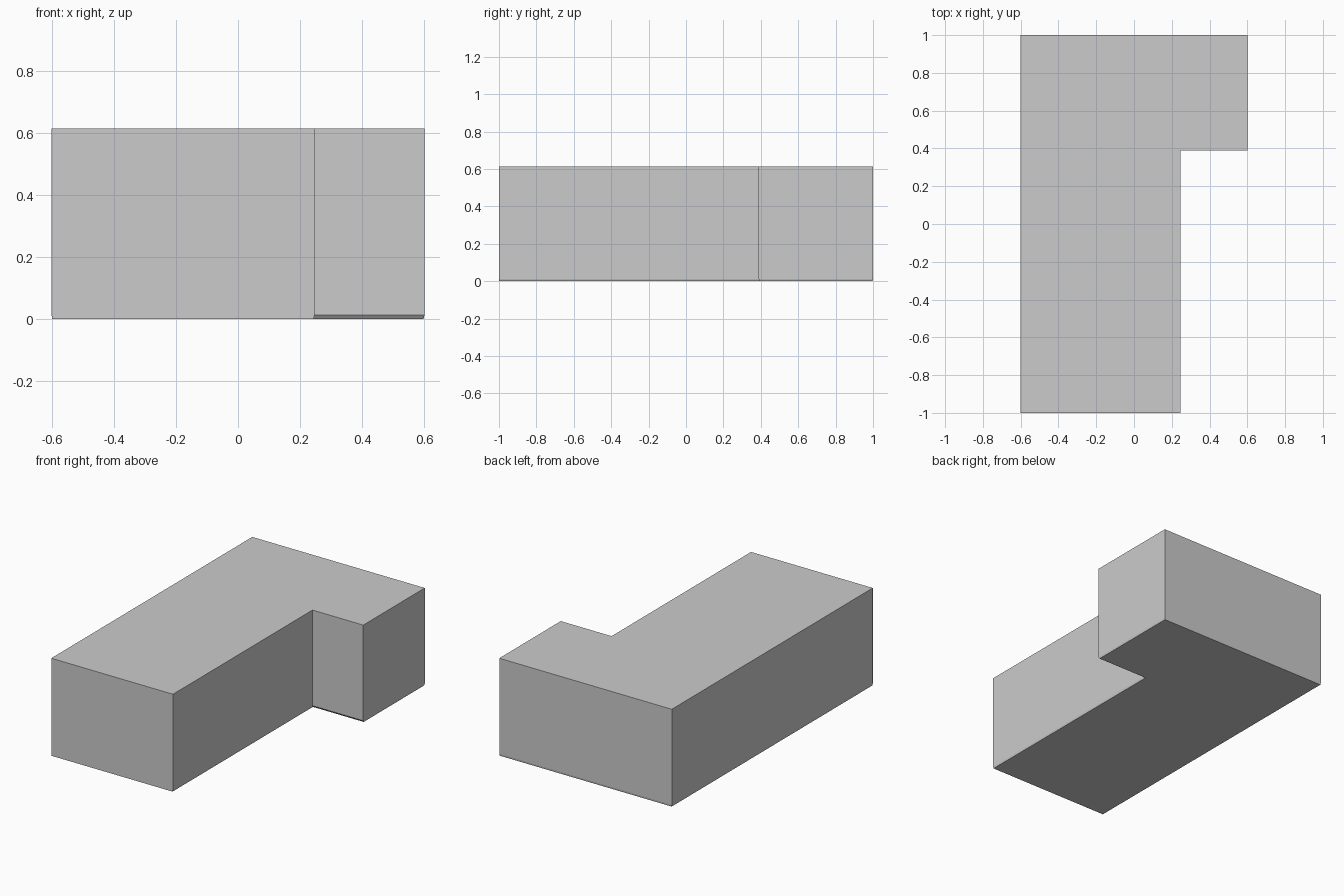
import bpy, bmesh

if "Cube" in bpy.data.objects:
    bpy.data.objects.remove(bpy.data.objects["Cube"])


def l_block(body, base):
    """One closed L-shaped solid: a tall body tapering to a hairline-inset base."""
    bm = bmesh.new()
    rings = []
    for z, (left, inner, right, front, notch, back) in (
            (0.0, base), (0.012, body), (0.614, body)):
        pts = [(left, front), (inner, front), (inner, notch),
               (right, notch), (right, back), (left, back)]
        rings.append([bm.verts.new((x, y, z)) for x, y in pts])
    bm.faces.new(rings[0][::-1])
    bm.faces.new(rings[-1])
    for low, high in zip(rings, rings[1:]):
        for i in range(6):
            j = (i + 1) % 6
            bm.faces.new((low[i], low[j], high[j], high[i]))
    bmesh.ops.recalc_face_normals(bm, faces=bm.faces)
    mesh = bpy.data.meshes.new("l_shaped_block")
    bm.to_mesh(mesh)
    bm.free()
    obj = bpy.data.objects.new("l_shaped_block", mesh)
    bpy.context.collection.objects.link(obj)


# Long wing plus short side wing: left, inner, right, front, notch, back
l_block(body=(-0.601, 0.247, 0.601, -1.0, 0.388, 1.0),
        base=(-0.599, 0.244, 0.598, -1.0, 0.397, 0.998))
